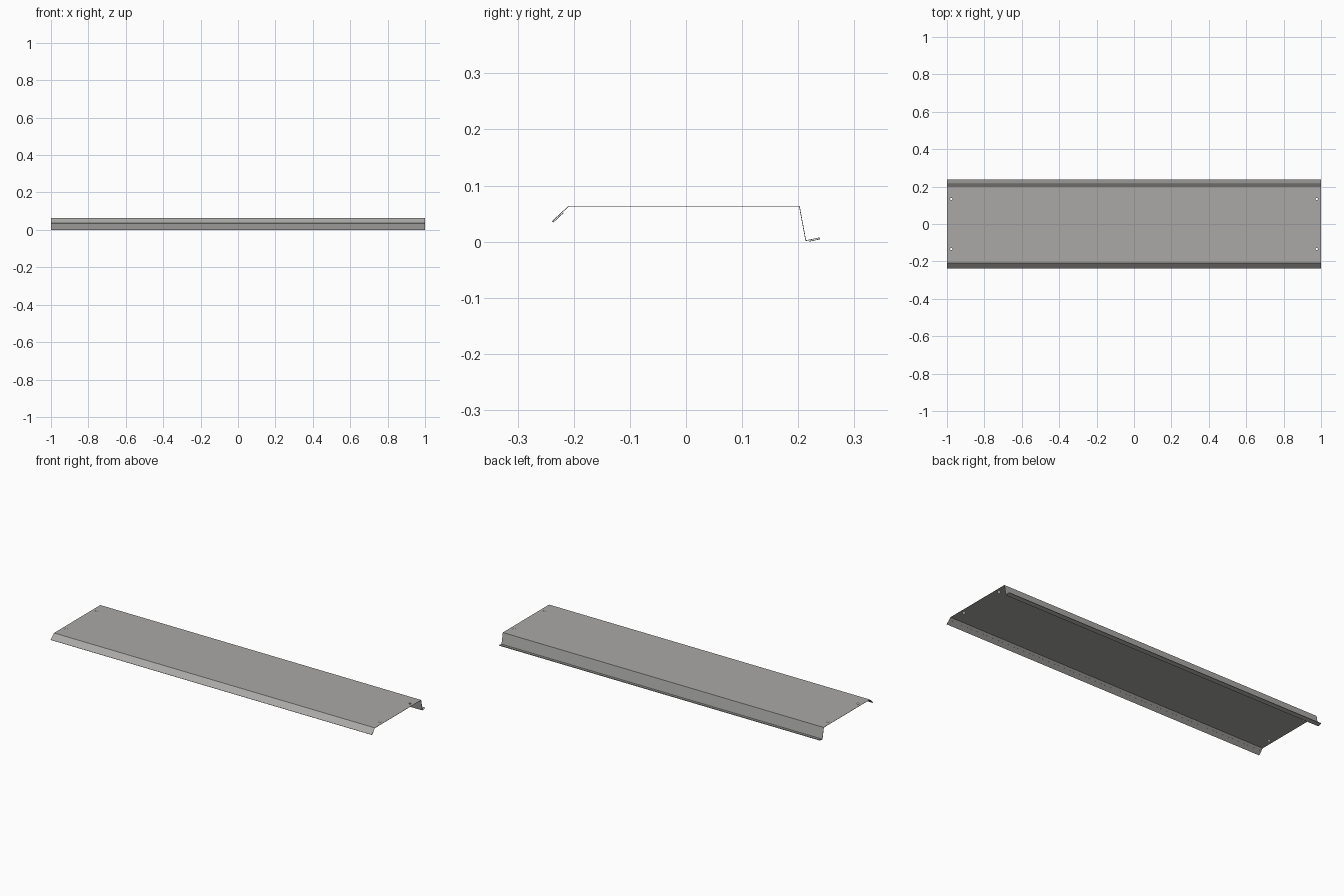
import bpy, bmesh, math
from mathutils import Vector

if "Cube" in bpy.data.objects:
    bpy.data.objects.remove(bpy.data.objects["Cube"])

T = 0.0012          # sheet thickness
HALF = 1.0          # half length

metal = bpy.data.materials.new("grey_sheet_metal")
metal.diffuse_color = (0.40, 0.395, 0.385, 1)
metal.use_nodes = True
metal.node_tree.nodes["Principled BSDF"].inputs["Base Color"].default_value = metal.diffuse_color


def offset(path, d):
    """Mitred parallel copy of an open path."""
    out = []
    for i, p in enumerate(path):
        dirs = []
        if i > 0:
            dirs.append((p - path[i - 1]).normalized())
        if i < len(path) - 1:
            dirs.append((path[i + 1] - p).normalized())
        n = [Vector((-v.y, v.x)) for v in dirs]
        m = sum(n, Vector((0, 0))).normalized()
        out.append(p + m * d / max(m.dot(n[0]), 0.5))
    return out


# Folded cross-section (y, z): front hem, front lip, top, back wall, foot, back hem
pts = [(-0.2185, 0.0520), (-0.2363, 0.0355), (-0.2380, 0.0370),
       (-0.2090, 0.0637), (0.2020, 0.0637), (0.2135, 0.0022),
       (0.2375, 0.0072), (0.2380, 0.0050), (0.2190, 0.0010)]
path = [Vector(p) for p in pts]
rim_a, rim_b = offset(path, T / 2), offset(path, -T / 2)
low = min(p.y for p in rim_a + rim_b)

# Sheet extruded along x
bm = bmesh.new()
sections = []
for x in (-HALF, HALF):
    sections.append([[bm.verts.new((x, p.x, p.y - low)) for p in rim]
                     for rim in (rim_a, rim_b)])
(la, lb), (ra, rb) = sections
n = len(path)
for i in range(n - 1):
    j = i + 1
    bm.faces.new((la[i], la[j], ra[j], ra[i]))
    bm.faces.new((lb[j], lb[i], rb[i], rb[j]))
    bm.faces.new((la[j], la[i], lb[i], lb[j]))
    bm.faces.new((ra[i], ra[j], rb[j], rb[i]))
for i in (0, n - 1):
    bm.faces.new((la[i], ra[i], rb[i], lb[i]))
bmesh.ops.recalc_face_normals(bm, faces=bm.faces)
mesh = bpy.data.meshes.new("folded_sheet")
bm.to_mesh(mesh)
bm.free()
mesh.materials.append(metal)
sheet = bpy.data.objects.new("folded_sheet", mesh)
bpy.context.collection.objects.link(sheet)

# Four fixing holes near the ends
bm = bmesh.new()
for sx in (-1, 1):
    for sy in (-1, 1):
        res = bmesh.ops.create_cone(bm, cap_ends=True, segments=20,
                                    radius1=0.006, radius2=0.006, depth=0.03)
        bmesh.ops.translate(bm, verts=res["verts"],
                            vec=(sx * 0.977, sy * 0.134, 0.0637 - low))
cut_mesh = bpy.data.meshes.new("hole_cutters")
bm.to_mesh(cut_mesh)
bm.free()
cutter = bpy.data.objects.new("hole_cutters", cut_mesh)
bpy.context.collection.objects.link(cutter)
cutter.hide_render = True
mod = sheet.modifiers.new("holes", "BOOLEAN")
mod.operation = "DIFFERENCE"
mod.solver = "EXACT"
mod.object = cutter

# Bake the holes and drop the cutters
deps = bpy.context.evaluated_depsgraph_get()
baked = bpy.data.meshes.new_from_object(sheet.evaluated_get(deps))
sheet.modifiers.clear()
sheet.data = baked
bpy.data.objects.remove(cutter)
